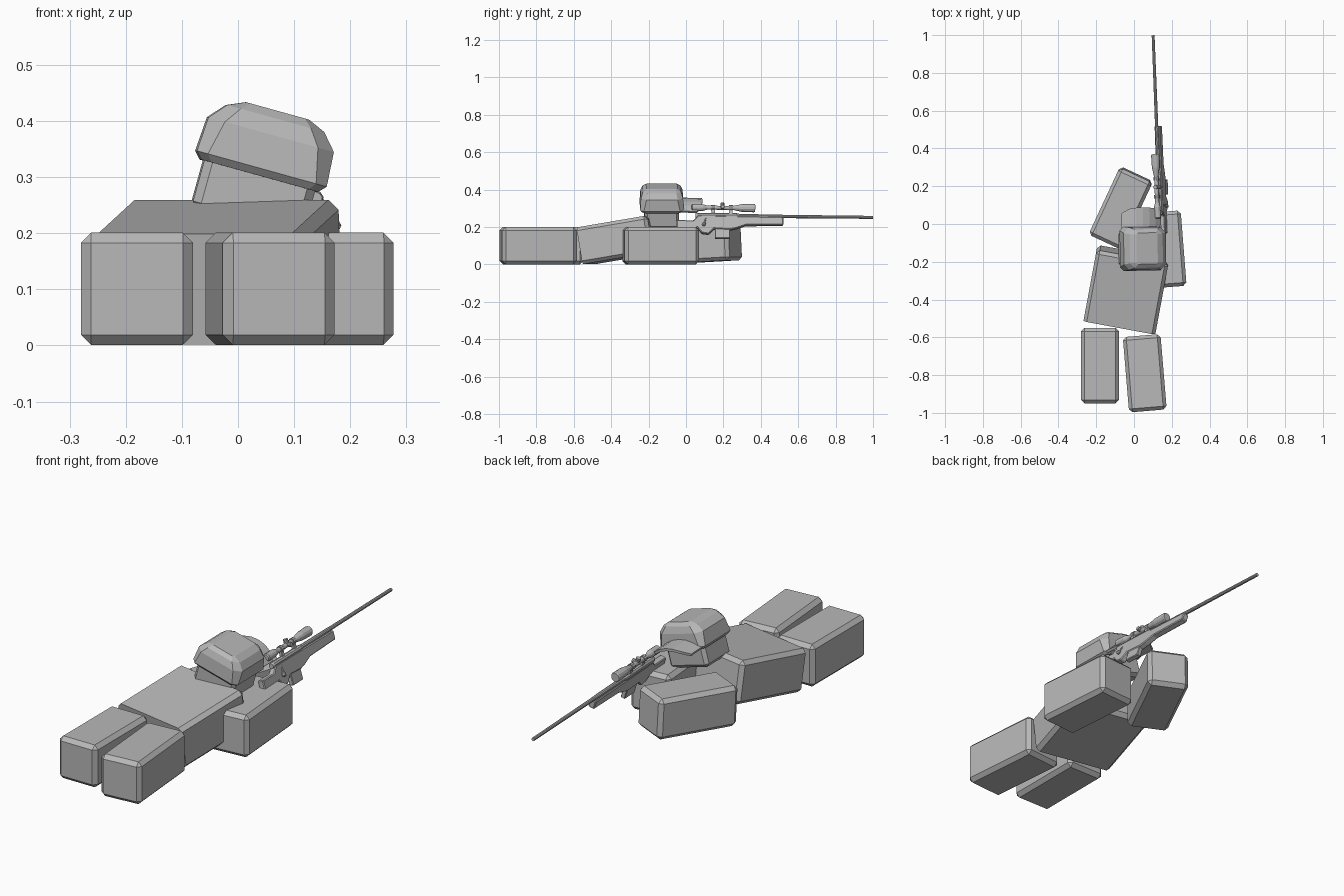
import bpy, bmesh, math
from mathutils import Matrix, Euler, Vector

if "Cube" in bpy.data.objects:
    bpy.data.objects.remove(bpy.data.objects["Cube"])

grey = bpy.data.materials.new("plain_grey")
grey.use_nodes = True
GREY = (0.48, 0.48, 0.48, 1)
grey.diffuse_color = GREY
grey.node_tree.nodes["Principled BSDF"].inputs["Base Color"].default_value = GREY


def frame(loc, rot):
    return Matrix.Translation(loc) @ Euler([math.radians(a) for a in rot]).to_matrix().to_4x4()


def finish(name, bm, matrix):
    bmesh.ops.recalc_face_normals(bm, faces=bm.faces)
    mesh = bpy.data.meshes.new(name)
    bm.to_mesh(mesh)
    bm.free()
    mesh.materials.append(grey)
    ob = bpy.data.objects.new(name, mesh)
    ob.matrix_world = matrix
    bpy.context.collection.objects.link(ob)
    return ob


def block(name, size, matrix, bevel=0.0, open_end=False):
    """Chamfered box; open_end keeps the -y end sharp."""
    bm = bmesh.new()
    bmesh.ops.create_cube(bm, size=1)
    bmesh.ops.scale(bm, vec=size, verts=bm.verts)
    if bevel:
        edges = [e for e in bm.edges
                 if not (open_end and all(v.co.y < 0 for v in e.verts))]
        bmesh.ops.bevel(bm, geom=edges, offset=bevel, segments=1,
                        affect='EDGES', clamp_overlap=True)
    return finish(name, bm, matrix)


def skin(bm, rings):
    """Join equal rings of verts and close both ends."""
    n = len(rings[0])
    for a, b in zip(rings, rings[1:]):
        for i in range(n):
            j = (i + 1) % n
            bm.faces.new((a[i], a[j], b[j], b[i]))
    bm.faces.new(rings[0])
    bm.faces.new(rings[-1])


def lathe(name, profile, matrix, sides=10):
    """Turned part along y from (y, radius) pairs."""
    bm = bmesh.new()
    rings = []
    for y, r in profile:
        angles = [2 * math.pi * i / sides for i in range(sides)]
        rings.append([bm.verts.new((r * math.cos(a), y, r * math.sin(a))) for a in angles])
    skin(bm, rings)
    return finish(name, bm, matrix)


# Limbs and torso
block("right_leg", (0.2, 0.4, 0.2), frame((-0.18, -0.75, 0.101), (0, 0, 0)), 0.018)
block("left_leg", (0.2, 0.4, 0.2), frame((0.057, -0.79, 0.101), (0, 0, 4.8)), 0.018)
block("torso", (0.387, 0.387, 0.2), frame((-0.04, -0.347, 0.132), (9.5, 0, -10.5)), 0.018, True)
block("left_arm", (0.2, 0.4, 0.2), frame((0.163, -0.135, 0.101), (0, 0, 4.5)), 0.018)
block("right_arm", (0.192, 0.392, 0.19), frame((-0.07, 0.085, 0.108), (3, 0, -25)), 0.018)

# Head tilted to one side, with a cap
head = frame((0.04, -0.13, 0.312), (0, 15.5, 1))
block("head", (0.205, 0.185, 0.13), head @ Matrix.Translation((0, 0, -0.035)), 0.015)

bm = bmesh.new()
rings = []
for hx, hy, cut, z in ((0.108, 0.105, 0.018, -0.01), (0.12, 0.117, 0.02, 0.003),
                       (0.116, 0.113, 0.03, 0.066), (0.09, 0.102, 0.025, 0.096),
                       (0.058, 0.083, 0.008, 0.11)):
    corner = [(hx, hy - cut), (hx - cut, hy)]
    points = corner + [(-x, y) for x, y in reversed(corner)]
    points += [(-x, -y) for x, y in points]
    rings.append([bm.verts.new((x, y, z)) for x, y in points])
skin(bm, rings)
finish("cap", bm, head)

# Arched brim
bm = bmesh.new()
steps = 6
rows = []
for i in range(steps + 1):
    t = 2 * i / steps - 1
    z = 0.004 + 0.038 * (1 - t * t)
    front = 0.217 - 0.03 * abs(t) ** 4
    rows.append([bm.verts.new((0.11 * t, 0.1, z)), bm.verts.new((0.108 * t, front, z - 0.004))])
for a, b in zip(rows, rows[1:]):
    bm.faces.new((a[0], b[0], b[1], a[1]))
brim = finish("cap_brim", bm, head)
solid = brim.modifiers.new("thickness", 'SOLIDIFY')
solid.thickness = 0.012

# Rifle, in a frame running along the barrel
gun = frame((0.14, 0, 0.262), (-0.6, -17, 2.4))
lathe("barrel", [(0.08, 0.012), (0.5, 0.01), (0.52, 0.009), (1.0, 0.008)], gun)
lathe("receiver", [(0.05, 0.012), (0.06, 0.015), (0.27, 0.015), (0.29, 0.011)], gun)

outline = [(0.52, -0.008), (0.52, -0.05), (0.32, -0.054), (0.27, -0.072), (0.235, -0.08),
           (0.15, -0.075), (0.12, -0.105), (0.085, -0.1), (0.06, -0.07), (-0.05, -0.1),
           (-0.05, -0.03), (0.04, -0.03), (0.065, -0.002)]
bm = bmesh.new()
sides = [[bm.verts.new((x, y, z)) for y, z in outline] for x in (-0.015, 0.015)]
skin(bm, sides)
stock = finish("stock", bm, gun)
soft = stock.modifiers.new("chamfer", 'BEVEL')
soft.width = 0.004
soft.segments = 1

block("magazine", (0.022, 0.08, 0.06), gun @ Matrix.Translation((0, 0.195, -0.098)), 0.003)

# Bolt handle
start, end = Vector((0.008, 0.11, 0)), Vector((0.022, 0.095, -0.055))
aim = (end - start).to_track_quat('Y', 'Z').to_matrix().to_4x4()
reach = (end - start).length
lathe("bolt_handle", [(0, 0.004), (reach - 0.012, 0.004), (reach - 0.006, 0.009),
                      (reach + 0.006, 0.009), (reach + 0.01, 0.004)],
      gun @ Matrix.Translation(start) @ aim, 8)

# Scope with turrets and mounts
scope = gun @ Matrix.Translation((0, 0, 0.045))
lathe("scope_tube", [(0.03, 0.014), (0.035, 0.018), (0.09, 0.018), (0.115, 0.011), (0.25, 0.011),
                     (0.3, 0.021), (0.365, 0.023), (0.37, 0.02)], scope, 12)
turn = Matrix.Rotation(math.radians(90), 4, 'X')
lathe("top_turret", [(0, 0.011), (0.026, 0.011)], scope @ Matrix.Translation((0, 0.195, 0)) @ turn)
side = Matrix.Rotation(math.radians(-90), 4, 'Z')
lathe("side_turret", [(0, 0.01), (0.024, 0.01)], scope @ Matrix.Translation((0, 0.195, 0)) @ side)
for label, y in (("rear", 0.145), ("front", 0.24)):
    place = scope @ Matrix.Translation((0, y, 0))
    block(label + "_mount", (0.014, 0.018, 0.036), place @ Matrix.Translation((0, 0, -0.02)))
    lathe(label + "_mount_ring", [(-0.01, 0.015), (0.01, 0.015)], place)
